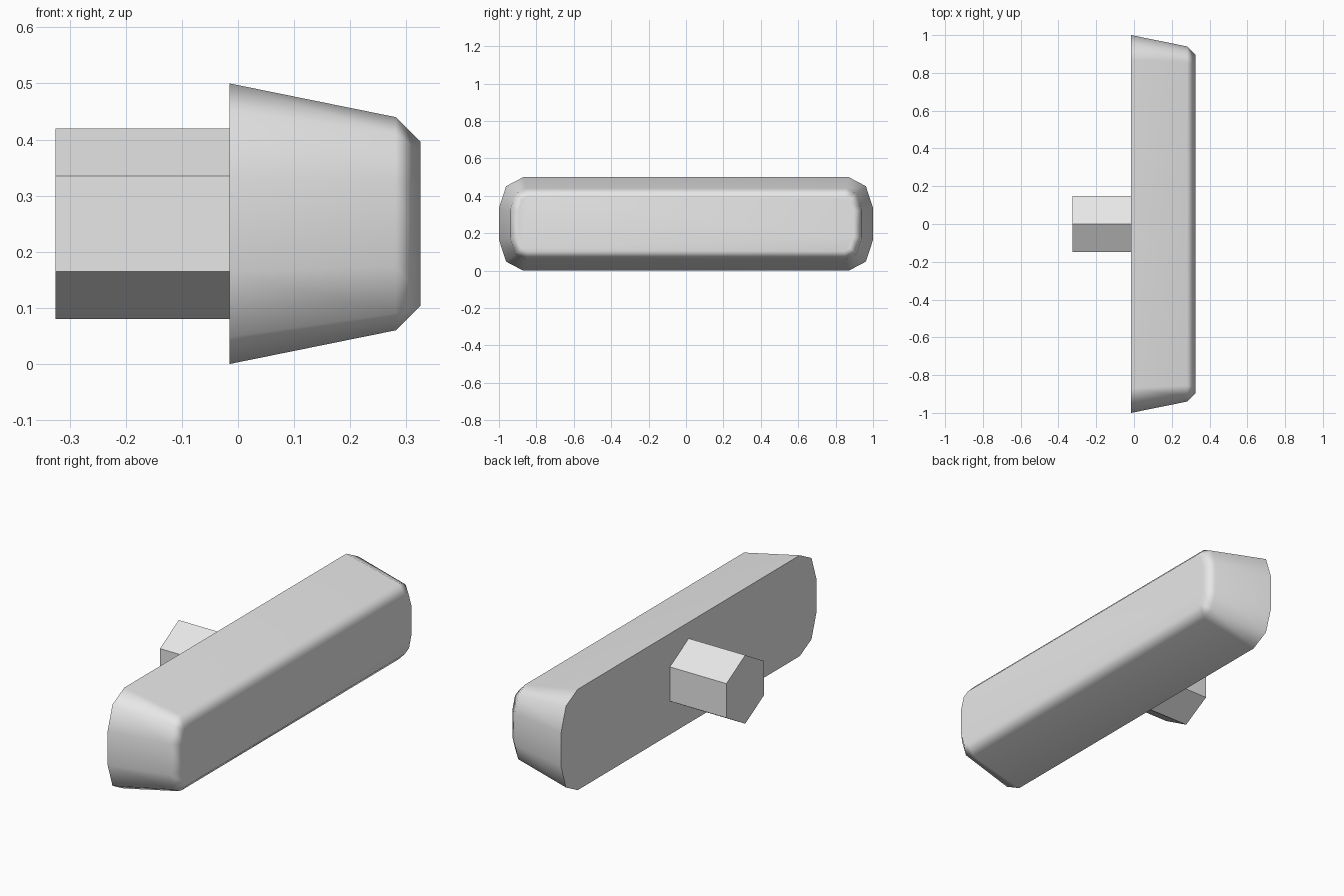
import bpy, bmesh, math
from mathutils import Vector

if "Cube" in bpy.data.objects:
    bpy.data.objects.remove(bpy.data.objects["Cube"])

grey = bpy.data.materials.new("light grey")
grey.diffuse_color = (0.8, 0.8, 0.8, 1)
grey.use_nodes = True
grey.node_tree.nodes["Principled BSDF"].inputs["Base Color"].default_value = grey.diffuse_color
MID_Z = 0.25


def inset(outline, d):
    """Move every edge of a counter-clockwise outline inwards by d."""
    out = []
    for i, p in enumerate(outline):
        a = (p - outline[i - 1]).normalized()
        b = (outline[(i + 1) % len(outline)] - p).normalized()
        na, nb = Vector((-a.y, a.x)), Vector((-b.y, b.x))
        out.append(p + (na + nb) * d / (1 + na.dot(nb)))
    return out


def loft(name, sections):
    """Join (x, yz outline) sections into a closed solid."""
    bm = bmesh.new()
    rings = [[bm.verts.new((x, p.x, p.y + MID_Z)) for p in pts] for x, pts in sections]
    for r, s in zip(rings, rings[1:]):
        n = len(r)
        for i in range(n):
            j = (i + 1) % n
            bm.faces.new((r[i], r[j], s[j], s[i]))
    bm.faces.new(rings[0][::-1])
    bm.faces.new(rings[-1])
    bmesh.ops.recalc_face_normals(bm, faces=bm.faces)
    mesh = bpy.data.meshes.new(name)
    bm.to_mesh(mesh)
    bm.free()
    mesh.materials.append(grey)
    obj = bpy.data.objects.new(name, mesh)
    bpy.context.collection.objects.link(obj)
    return obj


# Handle bar: rounded rectangle that tapers, with a bevelled front
outline = []
for q, (sy, sz) in enumerate([(1, 1), (-1, 1), (-1, -1), (1, -1)]):
    for k in range(3):
        a = math.radians(90 * q + 45 * k)
        outline.append(Vector((sy * 0.87 + 0.13 * math.cos(a),
                               sz * 0.085 + 0.165 * math.sin(a))))
bar = loft("handle_bar", [(-0.015, outline),
                          (0.281, inset(outline, 0.06)),
                          (0.325, inset(outline, 0.104))])
bpy.context.view_layer.objects.active = bar
bar.select_set(True)
bpy.ops.object.shade_smooth_by_angle(angle=math.radians(60))
weighted = bar.modifiers.new("weighted normals", 'WEIGHTED_NORMAL')
weighted.keep_sharp = True

# Stem: flat-sided hexagonal peg behind the bar
hexagon = [Vector((0.17 * math.cos(a), 0.17 * math.sin(a)))
           for a in (math.radians(30 + 60 * i) for i in range(6))]
loft("hex_stem", [(-0.325, hexagon), (-0.015, hexagon)])
